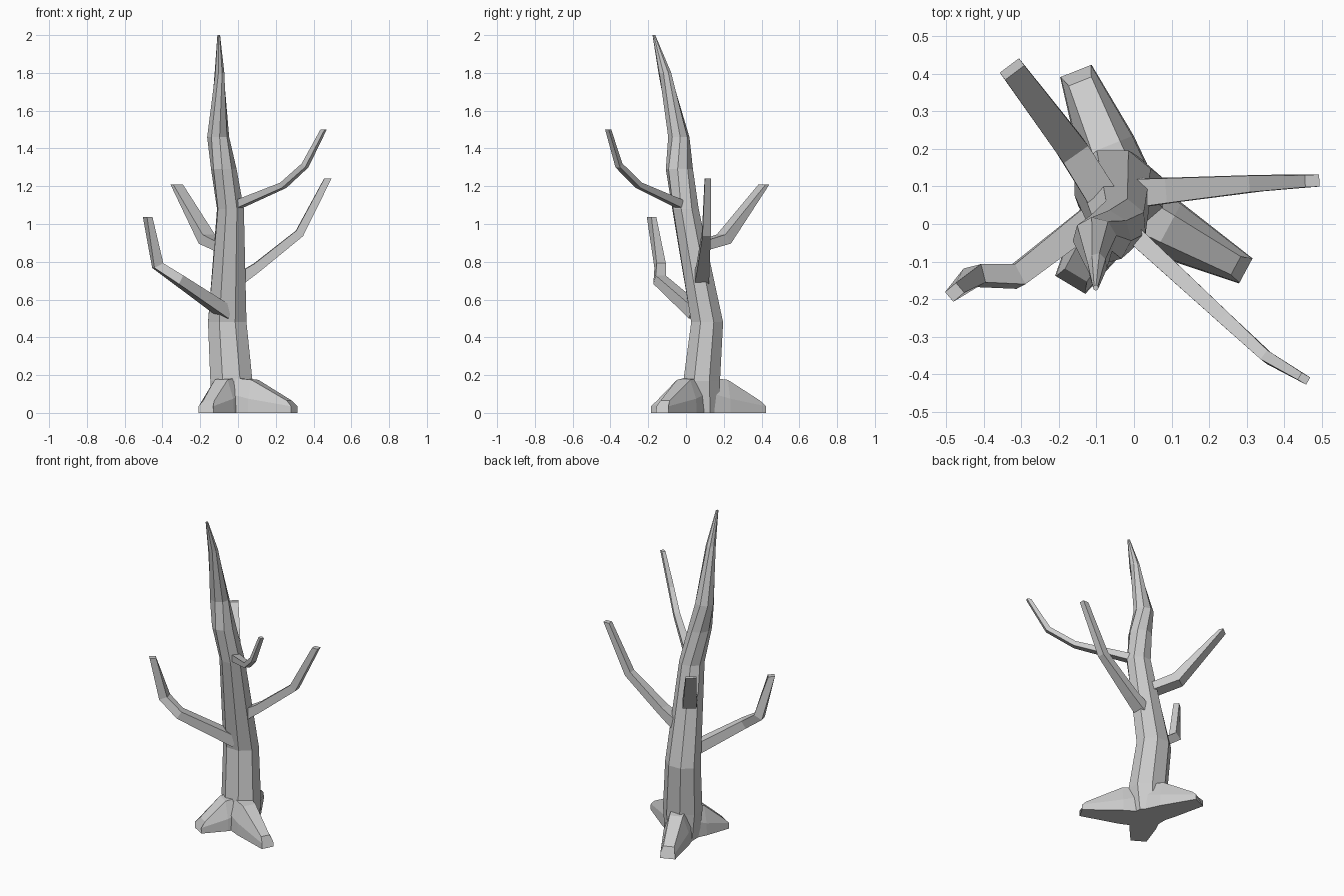
import bpy, bmesh, math
from mathutils import Vector

if "Cube" in bpy.data.objects:
    bpy.data.objects.remove(bpy.data.objects["Cube"])


def loft(name, rings):
    """Skin a list of equal-length point rings and cap both ends."""
    bm = bmesh.new()
    vr = [[bm.verts.new(p) for p in r] for r in rings]
    n = len(vr[0])
    for a, b in zip(vr, vr[1:]):
        for i in range(n):
            j = (i + 1) % n
            bm.faces.new((a[i], a[j], b[j], b[i]))
    bm.faces.new(vr[0])
    bm.faces.new(vr[-1])
    bmesh.ops.recalc_face_normals(bm, faces=bm.faces)
    me = bpy.data.meshes.new(name)
    bm.to_mesh(me)
    bm.free()
    ob = bpy.data.objects.new(name, me)
    bpy.context.collection.objects.link(ob)
    return ob


def branch(name, path, widths, heights):
    """Four-sided tapering limb with a flat, level tip."""
    pts = [Vector(p) for p in path]
    rings = []
    for i, p in enumerate(pts):
        t = (pts[min(i + 1, len(pts) - 1)] - pts[max(i - 1, 0)]).normalized()
        side = t.cross(Vector((0, 0, 1))).normalized()
        up = side.cross(t)
        if i == len(pts) - 1:
            up = Vector((0, 0, 1)).cross(side) * -1
        s, u = side * widths[i], up * heights[i]
        rings.append([p + s + u, p - s + u, p - s - u, p + s - u])
    return loft(name, rings)


def root(name, start, end, w0, w1):
    """Low buttress: wide foot, narrow sloping top."""
    a, b = Vector((*start, 0)), Vector((*end, 0))
    d = (b - a).normalized()
    side = Vector((-d.y, d.x, 0))

    def ring(p, w, low, high, top, back):
        q = p - d * back + Vector((0, 0, high))
        m = p + Vector((0, 0, low))
        return [p - side * w, p + side * w, m + side * w * 0.95,
                q + side * top, q - side * top, m - side * w * 0.95]
    mid = a.lerp(b, 0.3)
    return loft(name, [ring(a, w0, 0.1, 0.185, 0.045, 0),
                       ring(mid, w0 * 0.93, 0.075, 0.175, 0.04, 0),
                       ring(b, w1, 0.035, 0.065, w1 * 0.72, 0.03)])


# Trunk: eight-sided, leaning and twisting to a point
# (centre x, centre y, z, radius x, radius y, twist in degrees)
sections = [(-0.035, 0.09, 0, 0.10, 0.095, 0),
            (-0.035, 0.083, 0.17, 0.115, 0.10, 0),
            (-0.057, 0.112, 0.48, 0.105, 0.087, 0),
            (-0.040, -0.003, 1.08, 0.071, 0.070, 5),
            (-0.075, -0.035, 1.29, 0.065, 0.069, 15),
            (-0.105, -0.038, 1.46, 0.056, 0.054, 30),
            (-0.098, -0.112, 1.80, 0.025, 0.033, 55),
            (-0.102, -0.170, 2.0, 0.007, 0.007, 60)]
rings = []
for x, y, z, rx, ry, tw in sections:
    angs = [math.radians(22.5 + 45 * k + tw) for k in range(8)]
    rings.append([(x + 1.05 * rx * math.cos(t), y + 1.05 * ry * math.sin(t), z)
                  for t in angs])
loft("trunk", rings)

# Roots
root("root_right", (0.0, 0.035), (0.298, -0.125), 0.085, 0.038)
root("root_back", (-0.04, 0.12), (-0.155, 0.408), 0.085, 0.045)
root("root_front", (-0.055, 0.03), (-0.17, -0.162), 0.085, 0.047)

# Branches
branch("branch_left",
       [(-0.06, 0.055, 0.53), (-0.315, -0.14, 0.705),
        (-0.425, -0.137, 0.78), (-0.478, -0.182, 1.036)],
       [0.038, 0.030, 0.025, 0.017], [0.034, 0.026, 0.027, 0.019])
branch("branch_back",
       [(-0.07, 0.05, 0.875), (-0.165, 0.20, 0.92), (-0.325, 0.413, 1.21)],
       [0.042, 0.040, 0.032], [0.025, 0.030, 0.012])
branch("branch_right",
       [(-0.02, 0.08, 0.69), (0.10, 0.09, 0.77),
        (0.325, 0.108, 0.95), (0.475, 0.115, 1.24)],
       [0.040, 0.033, 0.022, 0.016], [0.034, 0.025, 0.023, 0.019])
branch("branch_upper",
       [(-0.02, -0.01, 1.095), (0.24, -0.25, 1.205),
        (0.355, -0.355, 1.31), (0.453, -0.412, 1.5)],
       [0.024, 0.018, 0.015, 0.011], [0.022, 0.015, 0.015, 0.013])
